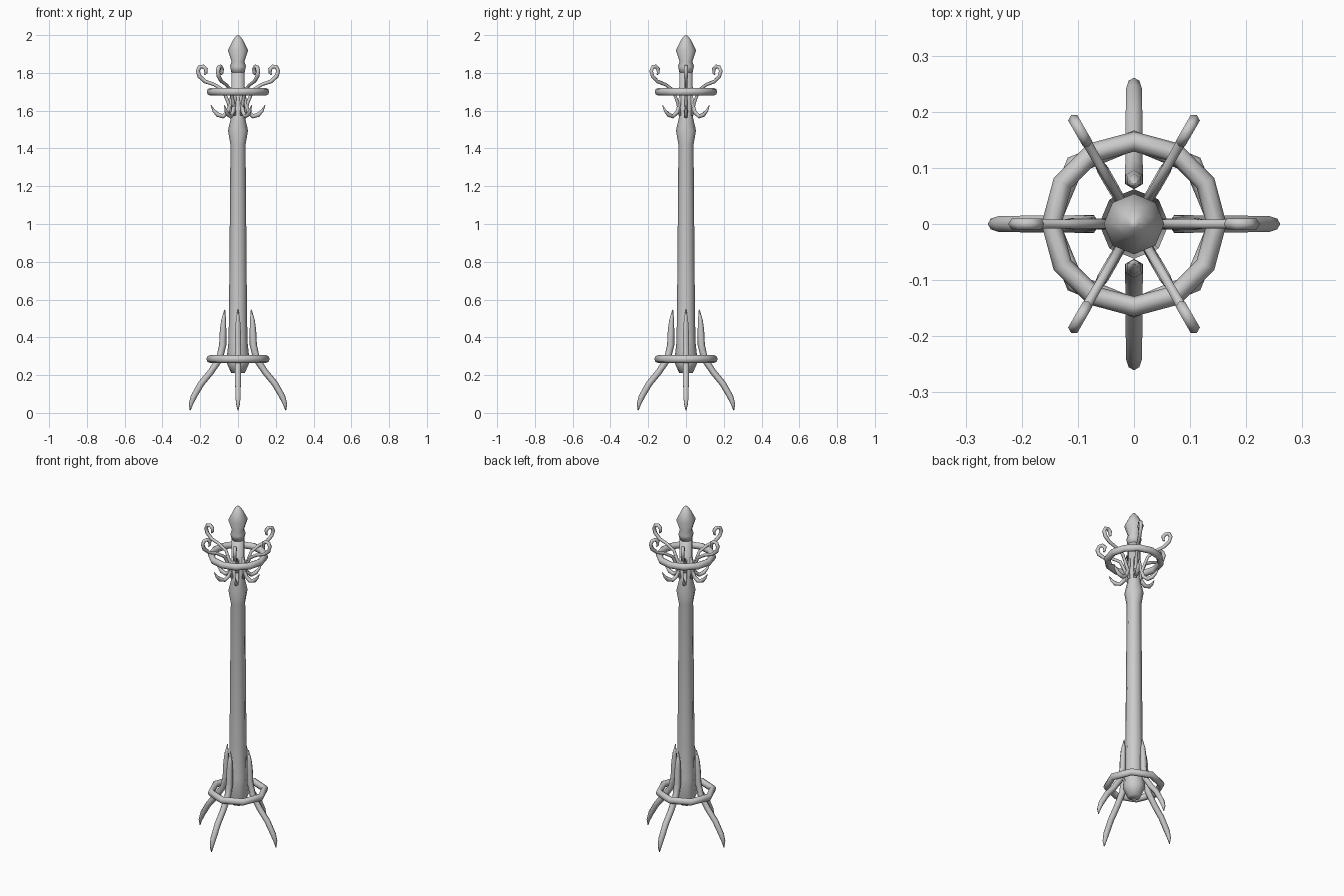
import bpy, bmesh
from math import sin, cos, pi, radians
from mathutils import Vector

cube = bpy.data.objects.get("Cube")
if cube:
    bpy.data.objects.remove(cube)

grey = bpy.data.materials.new("plain_grey")
grey.use_nodes = True
colour = (0.6, 0.6, 0.6, 1)
grey.diffuse_color = colour
grey.node_tree.nodes["Principled BSDF"].inputs["Base Color"].default_value = colour


def finish(name, bm):
    bmesh.ops.remove_doubles(bm, verts=bm.verts, dist=0.0001)
    bmesh.ops.recalc_face_normals(bm, faces=bm.faces)
    mesh = bpy.data.meshes.new(name)
    bm.to_mesh(mesh)
    bm.free()
    mesh.materials.append(grey)
    mesh.shade_smooth()
    obj = bpy.data.objects.new(name, mesh)
    bpy.context.collection.objects.link(obj)
    return obj


def skin(bm, loops, closed=False):
    """Bridge successive loops of verts with quads."""
    pairs = list(zip(loops, loops[1:]))
    if closed:
        pairs.append((loops[-1], loops[0]))
    for a, b in pairs:
        for i in range(len(a)):
            j = (i + 1) % len(a)
            bm.faces.new((a[i], a[j], b[j], b[i]))
    if not closed:
        bm.faces.new(loops[0])
        bm.faces.new(loops[-1])


def lathe(name, profile, sides=8):
    bm = bmesh.new()
    loops = [[bm.verts.new((r * cos(2 * pi * i / sides), r * sin(2 * pi * i / sides), z))
              for i in range(sides)] for r, z in profile]
    skin(bm, loops)
    return finish(name, bm)


def ring(name, radius, thick, z, segments, sides=8):
    bm = bmesh.new()
    loops = []
    for s in range(segments):
        a = 2 * pi * s / segments
        loop = []
        for i in range(sides):
            t = 2 * pi * i / sides
            r = radius + thick * cos(t)
            loop.append(bm.verts.new((r * cos(a), r * sin(a), z + thick * 1.15 * sin(t))))
        loops.append(loop)
    skin(bm, loops, closed=True)
    return finish(name, bm)


def bent_rod(name, path, angle, sides=6):
    """Tapered tube along (distance, height, radius) points, turned about z."""
    bm = bmesh.new()
    pts = [Vector((d, 0, z)) for d, z, r in path]
    loops = []
    for k, p in enumerate(pts):
        along = (pts[min(k + 1, len(pts) - 1)] - pts[max(k - 1, 0)]).normalized()
        across = Vector((along.z, 0, -along.x))
        r = path[k][2]
        loops.append([bm.verts.new(p + r * (across * cos(2 * pi * i / sides)
                      + Vector((0, 1, 0)) * sin(2 * pi * i / sides))) for i in range(sides)])
    skin(bm, loops)
    obj = finish(name, bm)
    obj.rotation_euler.z = angle
    return obj


# Turned pole with flared foot, collar and finial
lathe("pole", [(0.036, 0.21), (0.062, 0.27), (0.05, 0.38), (0.047, 0.6), (0.04, 1.42),
               (0.053, 1.495), (0.037, 1.565), (0.035, 1.82)])
lathe("finial", [(0.035, 1.8), (0.042, 1.835), (0.034, 1.86), (0.054, 1.92),
                 (0.026, 1.975), (0.008, 1.998), (0.002, 2.0)])

# Rings
ring("upper_ring", 0.147, 0.018, 1.70, 12)
ring("lower_ring", 0.149, 0.018, 0.285, 8)

# Splayed legs
leg = [(0.07, 0.548, 0.002), (0.076, 0.49, 0.013), (0.079, 0.44, 0.017), (0.081, 0.36, 0.019),
       (0.098, 0.285, 0.018), (0.145, 0.215, 0.017), (0.195, 0.155, 0.017),
       (0.235, 0.085, 0.016), (0.25, 0.045, 0.011), (0.253, 0.012, 0.002)]
for i, side in enumerate(("left", "back", "right", "front")):
    bent_rod(side + "_leg", leg, i * pi / 2)

# Coat hooks and small lower hooks
coat_hook = [(0.035, 1.575, 0.009), (0.052, 1.645, 0.009), (0.08, 1.71, 0.009), (0.125, 1.738, 0.009),
             (0.175, 1.755, 0.010), (0.204, 1.782, 0.011), (0.213, 1.81, 0.011), (0.203, 1.831, 0.011),
             (0.185, 1.834, 0.011), (0.17, 1.82, 0.011), (0.17, 1.80, 0.008), (0.177, 1.79, 0.003)]
small_hook = [(0.028, 1.70, 0.009), (0.042, 1.63, 0.010), (0.055, 1.59, 0.011), (0.08, 1.57, 0.012),
              (0.108, 1.579, 0.012), (0.128, 1.6, 0.008), (0.143, 1.628, 0.002)]
for i in range(6):
    a = radians(60 * i)
    bent_rod(f"coat_hook_{i + 1}", coat_hook, a)
    bent_rod(f"small_hook_{i + 1}", small_hook, a)
